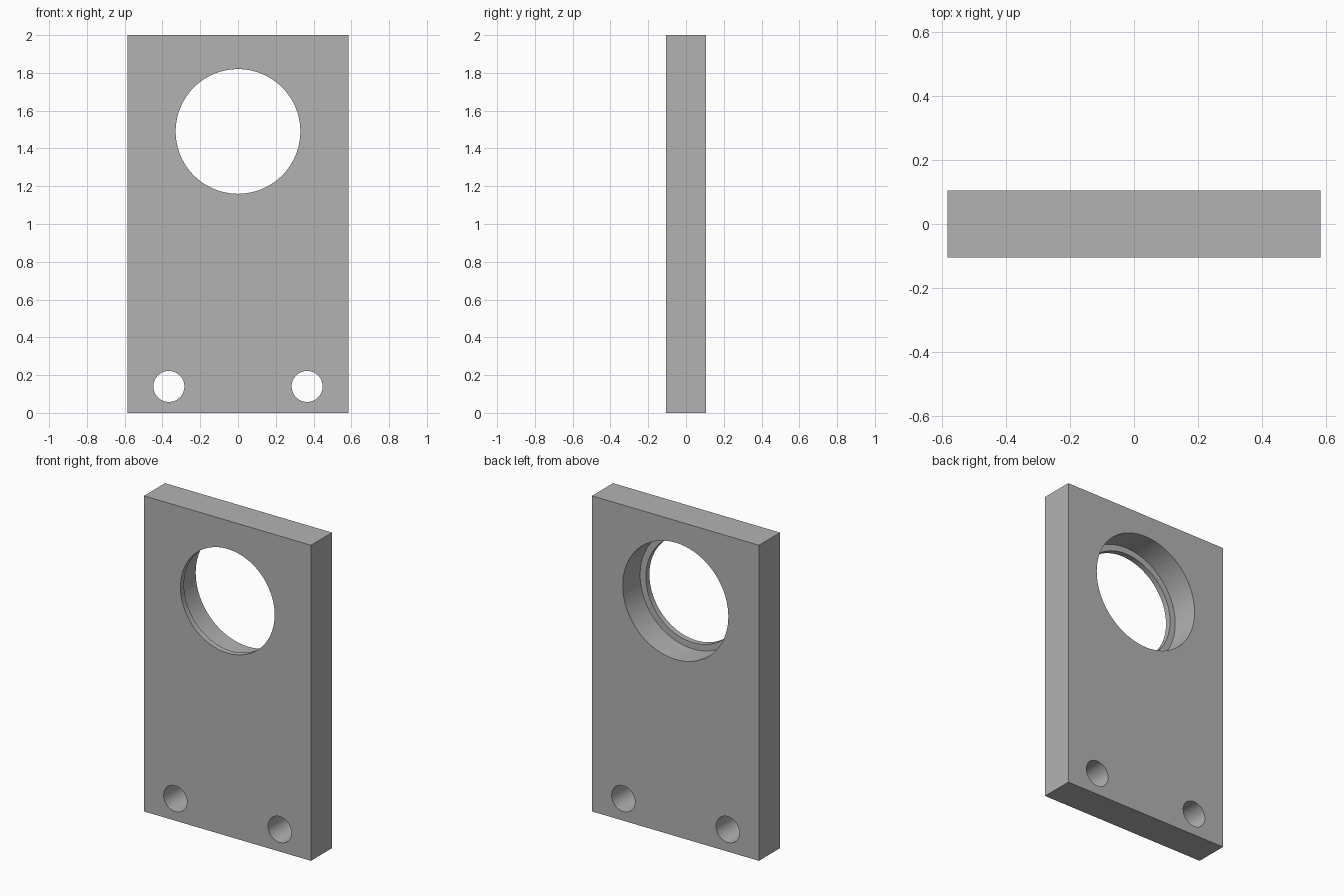
import bpy
import math

cube = bpy.data.objects.get("Cube")
if cube:
    bpy.data.objects.remove(cube, do_unlink=True)

WIDTH, DEPTH, HEIGHT = 1.17, 0.21, 2.0
LIP = 0.036            # thickness of the retaining lip at the front
BORE_Z, HOLE_X, HOLE_Z = 1.49, 0.366, 0.14

grey = bpy.data.materials.new("plain grey")
grey.use_nodes = True
colour = (0.45, 0.45, 0.45, 1)
grey.diffuse_color = colour
grey.node_tree.nodes["Principled BSDF"].inputs["Base Color"].default_value = colour

# Upright mounting plate
bpy.ops.mesh.primitive_cube_add(size=1, location=(0, 0, HEIGHT / 2))
plate = bpy.context.object
plate.name = "mounting_plate"
plate.scale = (WIDTH, DEPTH, HEIGHT)
bpy.ops.object.transform_apply(location=False, rotation=False, scale=True)
plate.data.materials.append(grey)


def drill(name, x, z, radius, front=-DEPTH, back=DEPTH, sides=64):
    """Cut a round hole through the plate between two y positions."""
    bpy.ops.mesh.primitive_cylinder_add(
        vertices=sides, radius=radius, depth=back - front,
        location=(x, (front + back) / 2, z), rotation=(math.pi / 2, 0, 0))
    cutter = bpy.context.object
    cutter.name = name
    cutter.hide_render = True
    cutter.data.materials.append(grey)
    cut = plate.modifiers.new(name, 'BOOLEAN')
    cut.operation = 'DIFFERENCE'
    cut.solver = 'EXACT'
    cut.object = cutter
    bpy.context.view_layer.objects.active = plate
    bpy.ops.object.modifier_apply(modifier=cut.name)
    bpy.data.objects.remove(cutter, do_unlink=True)


# Large opening with a wider seat sunk in from the back
drill("through_bore", 0, BORE_Z, 0.33, sides=128)
drill("back_seat", 0, BORE_Z, 0.37, front=-DEPTH / 2 + LIP, sides=128)

# Pair of fixing holes near the foot
for side in (-1, 1):
    drill("fixing_hole", side * HOLE_X, HOLE_Z, 0.082)

# Smooth bores with crisp rims
bpy.ops.object.select_all(action='DESELECT')
plate.select_set(True)
bpy.context.view_layer.objects.active = plate
bpy.ops.object.shade_smooth_by_angle(angle=math.radians(30))
